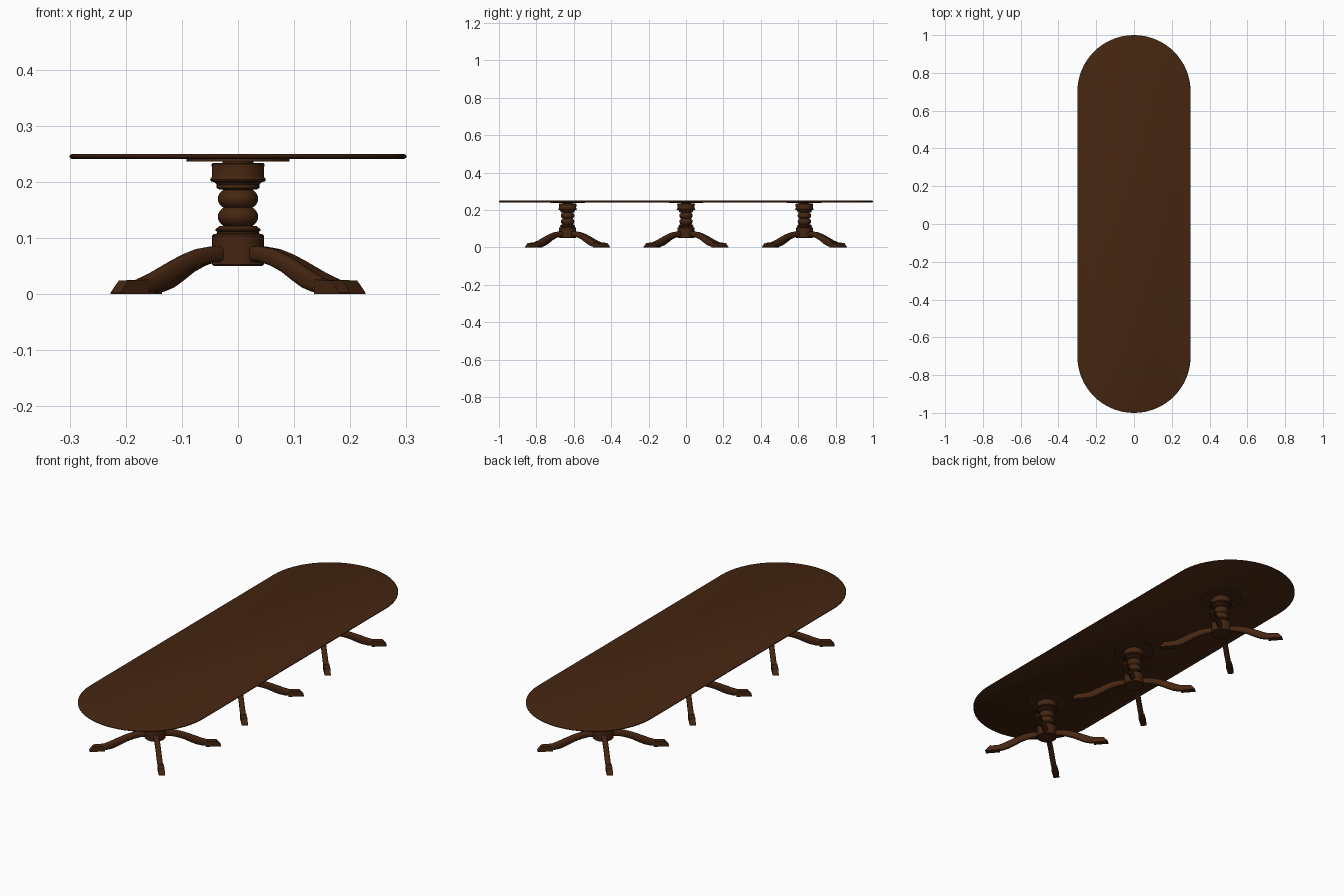
import bpy, bmesh, math

if "Cube" in bpy.data.objects:
    bpy.data.objects.remove(bpy.data.objects["Cube"])

wood = bpy.data.materials.new("dark brown wood")
wood.diffuse_color = (0.06, 0.019, 0.0055, 1)
wood.use_nodes = True
wood.node_tree.nodes["Principled BSDF"].inputs["Base Color"].default_value = wood.diffuse_color


def finish(name, bm, angle=35):
    bmesh.ops.recalc_face_normals(bm, faces=bm.faces)
    me = bpy.data.meshes.new(name)
    bm.to_mesh(me)
    bm.free()
    me.materials.append(wood)
    ob = bpy.data.objects.new(name, me)
    bpy.context.collection.objects.link(ob)
    bpy.ops.object.select_all(action='DESELECT')
    ob.select_set(True)
    bpy.context.view_layer.objects.active = ob
    bpy.ops.object.shade_smooth_by_angle(angle=math.radians(angle))
    return ob


def loft(bm, rings):
    # bridge closed rings of points and cap both ends
    vs = [[bm.verts.new(p) for p in r] for r in rings]
    n = len(vs[0])
    for a, b in zip(vs, vs[1:]):
        for i in range(n):
            j = (i + 1) % n
            bm.faces.new((a[i], a[j], b[j], b[i]))
    bm.faces.new(vs[0][::-1])
    bm.faces.new(vs[-1])


def stadium(r, z, n=32):
    pts = []
    for cy, start in ((0.7, 0), (-0.7, math.pi)):
        for i in range(n + 1):
            a = start + math.pi * i / n
            pts.append((r * math.cos(a), cy + r * math.sin(a), z))
    return pts


def circle(r, z, y, n=40):
    return [(r * math.cos(2 * math.pi * i / n), y + r * math.sin(2 * math.pi * i / n), z)
            for i in range(n)]


# table top with a softened edge
bm = bmesh.new()
loft(bm, [stadium(r, z) for r, z in ((0.296, 0.241), (0.3, 0.2435), (0.3, 0.2465),
                                     (0.298, 0.249), (0.295, 0.25))])
finish("table_top", bm)

# turned column profile: radius, height
profile = [(0.043, 0.050), (0.046, 0.053), (0.046, 0.104), (0.043, 0.107), (0.037, 0.108),
           (0.037, 0.111), (0.040, 0.113), (0.040, 0.116), (0.036, 0.119), (0.034, 0.121)]
for base in (0.122, 0.154):                      # two round bulbs
    profile += [(0.026 + 0.010 * math.sin(math.pi * i / 10) ** 0.7, base + 0.0032 * i)
                for i in range(11)]
profile += [(0.034, 0.187), (0.038, 0.189), (0.038, 0.195), (0.041, 0.199), (0.048, 0.201),
            (0.050, 0.204), (0.047, 0.208), (0.046, 0.210), (0.047, 0.232), (0.045, 0.234),
            (0.028, 0.234), (0.028, 0.237)]

# leg stations: distance from column, bottom, top, half width
stations = [(0.030, 0.058, 0.085, 0.012), (0.065, 0.057, 0.085, 0.012),
            (0.095, 0.050, 0.081, 0.012), (0.125, 0.039, 0.072, 0.012),
            (0.155, 0.023, 0.060, 0.012), (0.180, 0.011, 0.049, 0.012),
            (0.205, 0.004, 0.038, 0.012), (0.232, 0.001, 0.028, 0.012)]


def leg_ring(d, lo, hi, w, angle, y, n=16):
    ring = []
    for i in range(n):
        a = 2 * math.pi * i / n
        c, s = math.cos(a), math.sin(a)
        side = w * math.copysign(abs(c) ** 0.7, c)
        z = (lo + hi) / 2 + (hi - lo) / 2 * math.copysign(abs(s) ** 0.7, s)
        ring.append((d * math.cos(angle) - side * math.sin(angle),
                     y + d * math.sin(angle) + side * math.cos(angle), z))
    return ring


for label, y in (("front", -0.633), ("middle", 0), ("back", 0.633)):
    bm = bmesh.new()
    loft(bm, [circle(r, z, y) for r, z in profile])
    finish(label + "_column", bm)

    # round mounting plate under the top
    bm = bmesh.new()
    loft(bm, [circle(r, z, y, 48) for r, z in ((0.092, 0.2365), (0.092, 0.2415))])
    finish(label + "_mounting_plate", bm)

    # four curved legs, each with a wedge-tipped foot
    for k in range(4):
        ang = math.radians(41 + 90 * k)
        bm = bmesh.new()
        loft(bm, [leg_ring(*s, ang, y) for s in stations])
        finish(f"{label}_leg_{k + 1}", bm, 50)

        bm = bmesh.new()
        side = [(0.222, 0.0), (0.222, 0.026), (0.270, 0.024), (0.289, 0.003), (0.289, 0.0)]
        loft(bm, [[(d * math.cos(ang) - w * math.sin(ang),
                    y + d * math.sin(ang) + w * math.cos(ang), z) for d, z in side]
                  for w in (-0.0135, 0.0135)])
        finish(f"{label}_foot_{k + 1}", bm, 20)
